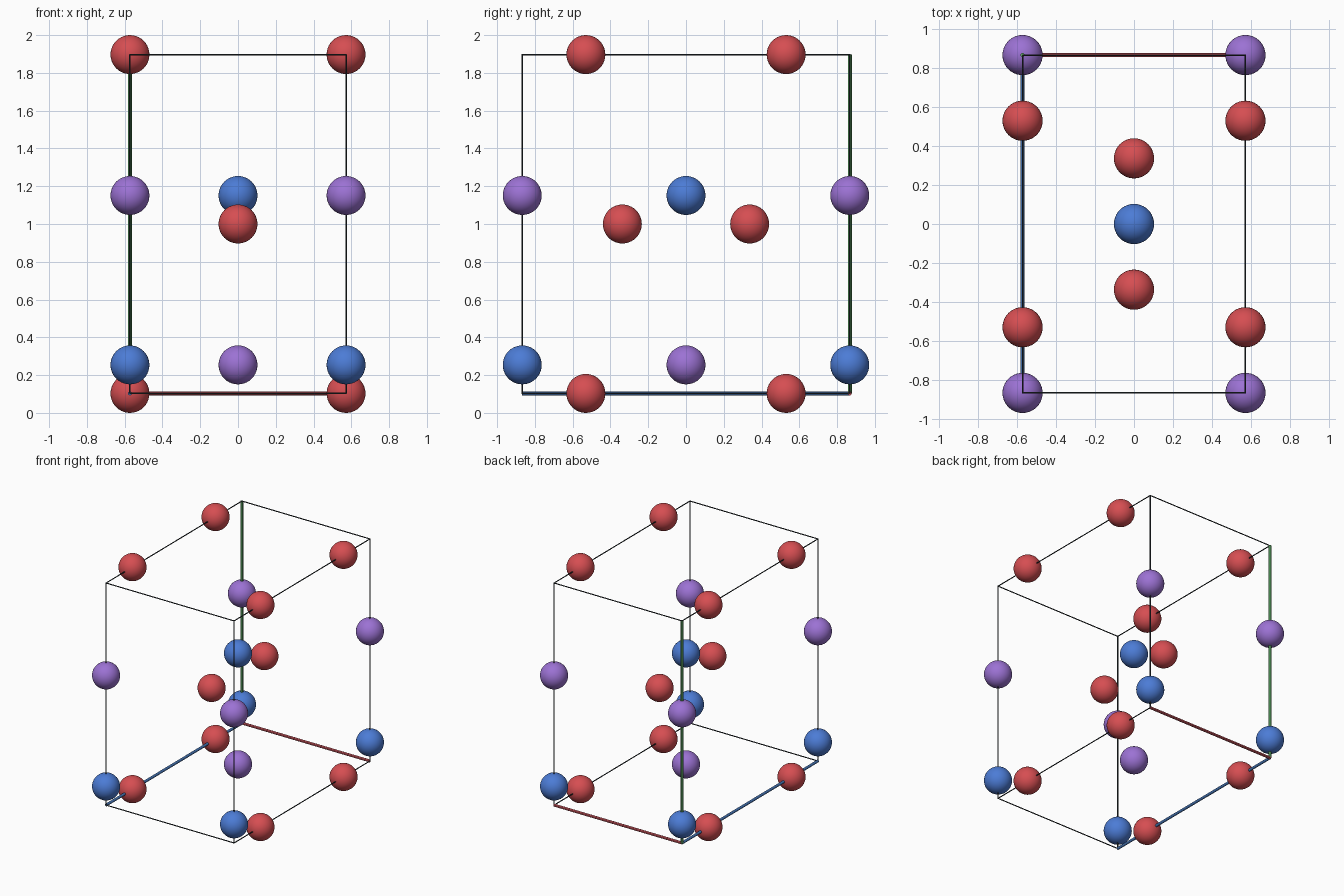
import bpy
from mathutils import Vector

if "Cube" in bpy.data.objects:
    bpy.data.objects.remove(bpy.data.objects["Cube"])

R = 0.103                      # atom radius
HX, HY = 0.572, 0.867          # half cell size
Z0, Z1 = R, 2.0 - R            # cell bottom and top
H = Z1 - Z0


def material(name, rgb):
    m = bpy.data.materials.new(name)
    lin = [((c / 255 + 0.055) / 1.055) ** 2.4 for c in rgb]
    m.diffuse_color = (*lin, 1.0)
    m.use_nodes = True
    m.node_tree.nodes["Principled BSDF"].inputs["Base Color"].default_value = m.diffuse_color
    return m


RED = material("red", (214, 78, 82))
BLUE = material("blue", (76, 124, 214))
PURPLE = material("purple", (156, 114, 212))
DARK = material("dark_slate", (42, 50, 54))
AXIS_RED = material("axis_red", (200, 84, 92))
AXIS_GREEN = material("axis_green", (92, 164, 100))
AXIS_BLUE = material("axis_blue", (68, 114, 176))


def finish(name, mat):
    ob = bpy.context.object
    ob.name = name
    ob.data.materials.append(mat)
    bpy.ops.object.shade_smooth_by_angle()


def atom(name, pos, mat):
    bpy.ops.mesh.primitive_uv_sphere_add(segments=40, ring_count=20, radius=R, location=pos)
    finish(name, mat)


def rod(name, a, b, radius, mat):
    a, b = Vector(a), Vector(b)
    d = b - a
    bpy.ops.mesh.primitive_cylinder_add(vertices=12, radius=radius, depth=d.length,
                                        location=(a + b) / 2)
    bpy.context.object.rotation_euler = d.to_track_quat('Z', 'Y').to_euler()
    finish(name, mat)


def edge(name, a, b, axis_mat):
    # The three edges meeting at the back left bottom corner are thick and coloured
    origin = Vector((-HX, HY, Z0))
    is_axis = origin in (Vector(a), Vector(b))
    rod(name + ("_axis" if is_axis else "_edge"), a, b,
        0.0105 if is_axis else 0.004, axis_mat if is_axis else DARK)


# Cell frame
for s in (-1, 1):
    for z in (Z0, Z1):
        edge("cell_x", (-HX, s * HY, z), (HX, s * HY, z), AXIS_RED)
        edge("cell_y", (s * HX, -HY, z), (s * HX, HY, z), AXIS_BLUE)
    for t in (-1, 1):
        edge("cell_z", (s * HX, t * HY, Z0), (s * HX, t * HY, Z1), AXIS_GREEN)

# Atoms on the cell edges
LOW, HIGH = 0.254, 0.254 + H / 2
RED_Y = 0.53
for sx in (-1, 1):
    for sy in (-1, 1):
        atom("corner_blue_atom", (sx * HX, sy * HY, LOW), BLUE)
        atom("corner_purple_atom", (sx * HX, sy * HY, HIGH), PURPLE)
        for z in (Z0, Z1):
            atom("edge_red_atom", (sx * HX, sy * RED_Y, z), RED)

# Atoms inside the cell
atom("centre_purple_atom", (0, 0, LOW), PURPLE)
atom("centre_blue_atom", (0, 0, HIGH), BLUE)
for s in (-1, 1):
    atom("centre_red_atom", (0, s * (HY - RED_Y), 1.0), RED)
